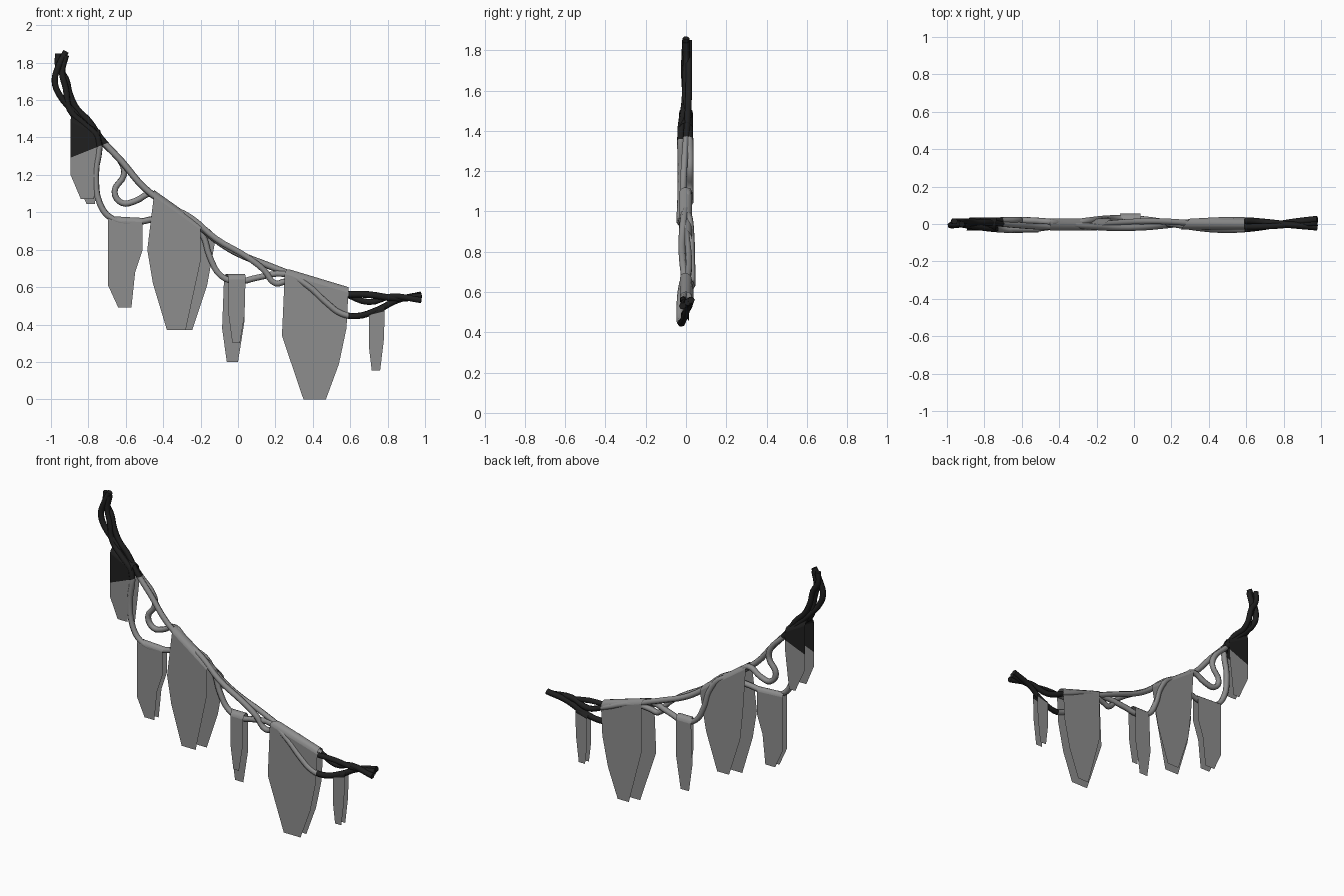
import bpy
import bmesh
from math import sin, cos, pi
from mathutils import Vector

cube = bpy.data.objects.get("Cube")
if cube:
    bpy.data.objects.remove(cube, do_unlink=True)


def make_material(name, value):
    material = bpy.data.materials.new(name)
    material.use_nodes = True
    colour = (value, value, value, 1)
    material.diffuse_color = colour
    material.node_tree.nodes["Principled BSDF"].inputs["Base Color"].default_value = colour
    return material


materials = [make_material("weathered grey", 0.27), make_material("charred black", 0.014)]


def finish(name, bm, char_planes):
    """Cut along each char line and blacken every face beyond it."""
    for point, normal in char_planes:
        point, normal = Vector(point), Vector(normal)
        bmesh.ops.bisect_plane(bm, geom=bm.verts[:] + bm.edges[:] + bm.faces[:],
                               plane_co=point, plane_no=normal)
        for face in bm.faces:
            if (face.calc_center_median() - point).dot(normal) > 0:
                face.material_index = 1
    mesh = bpy.data.meshes.new(name)
    for material in materials:
        mesh.materials.append(material)
    bm.to_mesh(mesh)
    bm.free()
    obj = bpy.data.objects.new(name, mesh)
    bpy.context.collection.objects.link(obj)
    return obj


UPPER_CHAR = ((-0.85, 0, 1.31), (-0.4, 0, 1))
ROPE_CHAR = ((0.59, 0, 0), (1, 0, 0))
TAG_CHAR = ((0.74, 0, 0.46), (-0.25, 0, 1))


def rope(name, path, depth):
    """Round strand through (x, z) points; depth(x) weaves it front to back."""
    curve = bpy.data.curves.new(name + "_path", "CURVE")
    curve.dimensions = "3D"
    curve.resolution_u = 4
    curve.bevel_depth = 0.018
    curve.bevel_resolution = 1
    curve.use_fill_caps = True
    spline = curve.splines.new("BEZIER")
    spline.bezier_points.add(len(path) - 1)
    for knot, (x, z) in zip(spline.bezier_points, path):
        knot.co = (x, depth(x), z)
    for knot in spline.bezier_points:
        knot.handle_left_type = knot.handle_right_type = "AUTO"
    helper = bpy.data.objects.new(name + "_path", curve)
    bpy.context.collection.objects.link(helper)
    bpy.context.view_layer.update()
    evaluated = helper.evaluated_get(bpy.context.evaluated_depsgraph_get())
    mesh = bpy.data.meshes.new_from_object(evaluated)
    bm = bmesh.new()
    bm.from_mesh(mesh)
    bpy.data.objects.remove(helper, do_unlink=True)
    bpy.data.meshes.remove(mesh)
    for face in bm.faces:
        face.smooth = len(face.verts) == 4
        face.material_index = 0
    finish(name, bm, [UPPER_CHAR, ROPE_CHAR])


def banner(name, front_y, back_y, front, back=None, char_planes=()):
    """Cloth folded over a rope; outlines run top left, top right, then down and round."""
    back = back or front
    bm = bmesh.new()
    rise = abs(back_y - front_y) / 2
    steps = 6

    def drop(outline, y):
        return [Vector((x, y, z - rise if i < 2 else z)) for i, (x, z) in enumerate(outline)]

    sides = [drop(front, front_y), drop(back, back_y)]
    # Rounded fold between the two top edges
    rows = []
    for step in range(steps + 1):
        angle = pi * step / steps
        mix = (1 - cos(angle)) / 2
        lift = Vector((0, 0, rise * sin(angle)))
        rows.append([bm.verts.new(sides[0][i].lerp(sides[1][i], mix) + lift) for i in (0, 1)])
    for low, high in zip(rows, rows[1:]):
        bm.faces.new((low[0], low[1], high[1], high[0])).smooth = True
    # Flat hanging panels
    for row, side in ((rows[0], sides[0]), (rows[-1], sides[1])):
        bm.faces.new(row + [bm.verts.new(p) for p in side[2:]])
    bmesh.ops.recalc_face_normals(bm, faces=bm.faces[:])
    finish(name, bm, char_planes)


# Three woven rope strands
rope("main_rope",
     [(-0.96, 1.85), (-0.96, 1.78), (-0.92, 1.71), (-0.9, 1.63), (-0.86, 1.55),
      (-0.8, 1.49), (-0.73, 1.39), (-0.62, 1.27), (-0.5, 1.13), (-0.35, 1.02),
      (-0.2, 0.92), (-0.1, 0.84), (0, 0.78), (0.15, 0.72), (0.3, 0.66),
      (0.5, 0.57), (0.7, 0.56), (0.85, 0.54), (0.98, 0.55)],
     lambda x: 0.015 * sin(6 * x + 1))
rope("looped_rope",
     [(-0.92, 1.86), (-0.96, 1.78), (-0.98, 1.7), (-0.95, 1.62), (-0.88, 1.54),
      (-0.8, 1.46), (-0.71, 1.36), (-0.62, 1.26), (-0.61, 1.2), (-0.66, 1.11),
      (-0.62, 1.05), (-0.55, 1.06), (-0.46, 1.1), (-0.38, 1.04), (-0.25, 0.97),
      (-0.12, 0.86), (0.05, 0.76), (0.14, 0.69), (0.2, 0.62), (0.25, 0.63),
      (0.35, 0.64), (0.58, 0.56), (0.7, 0.52), (0.82, 0.55), (0.98, 0.53)],
     lambda x: 0.02 * cos(5.5 * x - 2.8))
rope("drooping_rope",
     [(-0.92, 1.84), (-0.94, 1.75), (-0.92, 1.66), (-0.9, 1.55), (-0.82, 1.47),
      (-0.75, 1.4), (-0.76, 1.2), (-0.74, 1.05), (-0.68, 0.97), (-0.58, 0.945),
      (-0.42, 0.97), (-0.28, 0.98), (-0.19, 0.88), (-0.15, 0.76), (-0.09, 0.66),
      (0, 0.63), (0.1, 0.65), (0.25, 0.67), (0.37, 0.61), (0.47, 0.52),
      (0.55, 0.46), (0.63, 0.445), (0.75, 0.48), (0.85, 0.53), (0.98, 0.56)],
     lambda x: -0.03 * cos(5.5 * (x - 0.5)))

# Cloth banners from the high end to the low end
banner("charred_upper_banner", -0.035, 0.035,
       [(-0.895, 1.52), (-0.74, 1.44), (-0.74, 1.35), (-0.77, 1.07), (-0.84, 1.07), (-0.895, 1.2)],
       [(-0.88, 1.52), (-0.735, 1.44), (-0.735, 1.3), (-0.765, 1.045), (-0.81, 1.045),
        (-0.88, 1.2)],
       [UPPER_CHAR])
banner("small_left_banner", -0.045, 0,
       [(-0.695, 0.98), (-0.51, 0.97), (-0.51, 0.8), (-0.55, 0.68), (-0.57, 0.49),
        (-0.64, 0.49), (-0.695, 0.61)])
banner("wide_left_banner", -0.035, 0.03,
       [(-0.45, 1.12), (-0.2, 0.94), (-0.2, 0.74), (-0.28, 0.37), (-0.38, 0.37),
        (-0.455, 0.62), (-0.485, 0.8)],
       [(-0.45, 1.12), (-0.12, 0.89), (-0.165, 0.61), (-0.245, 0.37), (-0.33, 0.37),
        (-0.41, 0.62), (-0.43, 0.8)])
banner("narrow_middle_banner", -0.005, 0.055,
       [(-0.05, 0.67), (0.04, 0.67), (0.035, 0.45), (0.01, 0.3), (-0.03, 0.3), (-0.05, 0.45)],
       [(-0.075, 0.67), (0.035, 0.67), (0.035, 0.42), (0, 0.2), (-0.06, 0.2), (-0.085, 0.38)])
banner("wide_right_banner", -0.03, 0.03,
       [(0.25, 0.7), (0.59, 0.6), (0.58, 0.38), (0.54, 0.19), (0.47, 0), (0.35, 0),
        (0.235, 0.34)],
       [(0.3, 0.69), (0.59, 0.6), (0.58, 0.38), (0.54, 0.19), (0.47, 0), (0.39, 0),
        (0.3, 0.34)])
banner("narrow_right_banner", -0.025, 0.015,
       [(0.7, 0.47), (0.785, 0.51), (0.78, 0.32), (0.76, 0.155), (0.715, 0.155), (0.7, 0.28)],
       char_planes=[TAG_CHAR])
